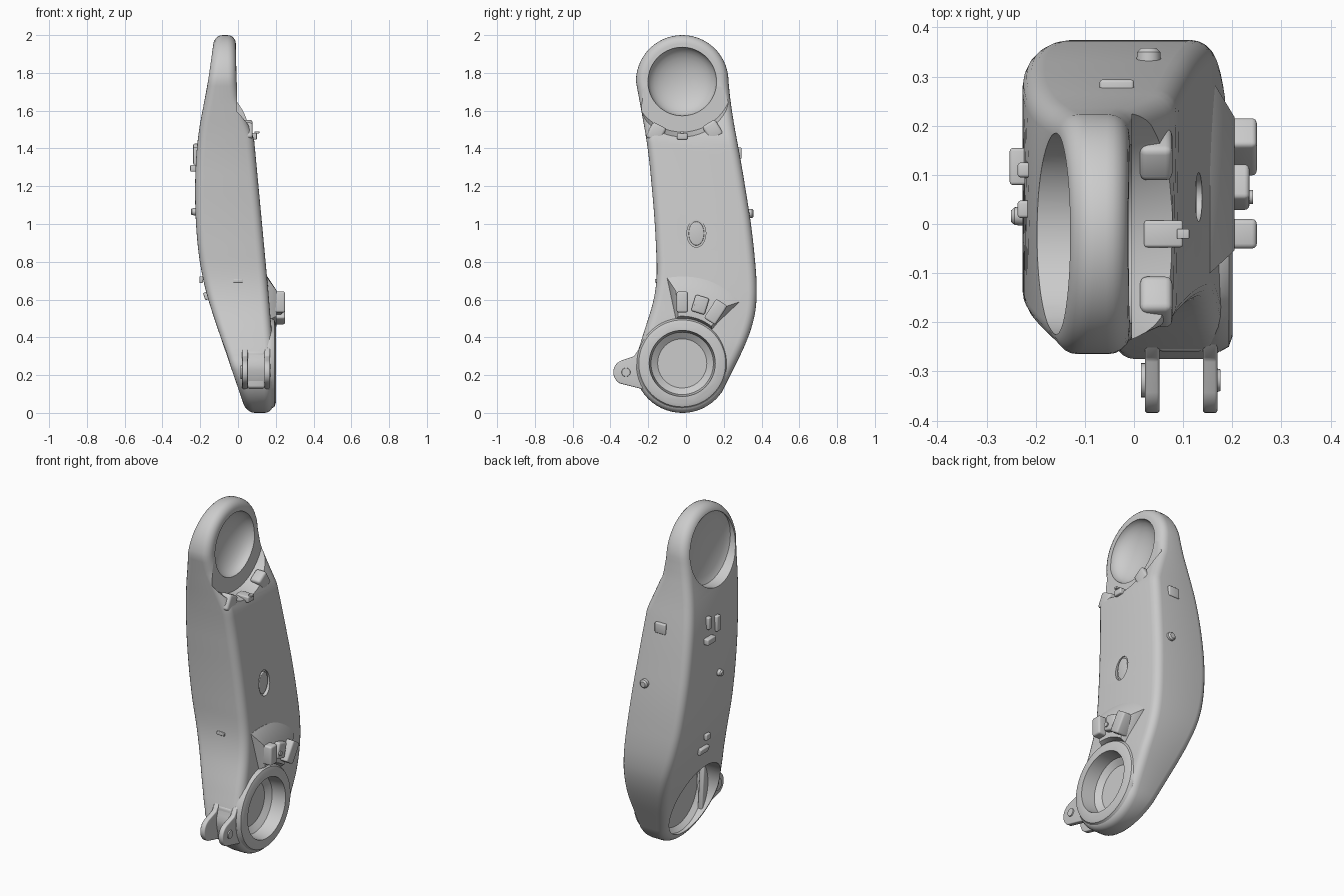
import bpy, bmesh, math
from math import sin, cos, pi, radians
from mathutils import Vector

if "Cube" in bpy.data.objects:
    bpy.data.objects.remove(bpy.data.objects["Cube"])


def lin(t, pts):
    for (a, u), (b, v) in zip(pts, pts[1:]):
        if t <= b:
            return u + (v - u) * (t - a) / (b - a)
    return pts[-1][1]


def smooth(t, pts):
    """Average of nearby linear samples: a softened polyline."""
    lo, hi = pts[0][0], pts[-1][0]
    w = min(0.12, t - lo, hi - t)
    return sum(lin(t + w * k / 4, pts) for k in range(-4, 5)) / 9


def finish(name, bm, bevel=0, angle=35):
    bmesh.ops.recalc_face_normals(bm, faces=bm.faces)
    if bevel:
        edges = [e for e in bm.edges if e.is_manifold and e.calc_face_angle() > 0.6]
        bmesh.ops.bevel(bm, geom=edges, offset=bevel, segments=3, profile=0.5, affect='EDGES')
    me = bpy.data.meshes.new(name)
    bm.to_mesh(me)
    bm.free()
    ob = bpy.data.objects.new(name, me)
    bpy.context.collection.objects.link(ob)
    shade(ob, angle)
    return ob


def shade(ob, angle=35):
    bpy.ops.object.select_all(action='DESELECT')
    ob.select_set(True)
    bpy.context.view_layer.objects.active = ob
    bpy.ops.object.shade_smooth_by_angle(angle=radians(angle))


def loft(name, rings, bevel=0):
    """Closed prism through equal-length rings of points."""
    bm = bmesh.new()
    rows = [[bm.verts.new(p) for p in r] for r in rings]
    n = len(rows[0])
    for a, b in zip(rows, rows[1:]):
        for i in range(n):
            bm.faces.new((a[i], a[(i + 1) % n], b[(i + 1) % n], b[i]))
    bm.faces.new(rows[0])
    bm.faces.new(rows[-1])
    return finish(name, bm, bevel)


def prism(name, pts, x0, x1, bevel=0):
    return loft(name, [[(x, y, z) for y, z in pts] for x in (x0, x1)], bevel)


def disc(name, y, z, sections, n=64):
    """Round part along x from (x, radius) sections."""
    return loft(name, [[(x, y + r * cos(2 * pi * i / n), z + r * sin(2 * pi * i / n))
                        for i in range(n)] for x, r in sections])


def box(name, loc, size, roll=0, bevel=0.01, pitch=0):
    bm = bmesh.new()
    bmesh.ops.create_cube(bm, size=1)
    bmesh.ops.scale(bm, vec=size, verts=bm.verts)
    ob = finish(name, bm, bevel)
    ob.location = loc
    ob.rotation_euler = (radians(roll), radians(pitch), 0)
    return ob


def boolean(ob, tools, op='DIFFERENCE'):
    for t in tools:
        t.hide_render = True
        m = ob.modifiers.new('cut', 'BOOLEAN')
        m.operation, m.object, m.solver = op, t, 'EXACT'
        bpy.context.view_layer.objects.active = ob
        bpy.ops.object.modifier_apply(modifier=m.name)
        bpy.data.objects.remove(t)
    shade(ob)


# Arm body: side outline, front and back depth profiles
CY, TOP, BOT = -0.02, 1.755, 0.255
left = [(.255, -.272), (.36, -.247), (.6, -.165), (.68, -.15), (1.02, -.165), (1.4, -.2), (1.755, -.265)]
right = [(.08, .175), (.42, .345), (.53, .372), (.65, .38), (.97, .35), (1.34, .29), (1.6, .24), (1.755, .225)]
front = [(0, .185), (.35, .185), (.65, .16), (1.45, .085), (1.66, .005), (1.76, -.008), (2, -.012)]
back = [(0, .045), (.57, -.15), (.7, -.188), (.92, -.22), (1.2, -.23), (1.47, -.215), (1.71, -.165), (2, -.125)]
N, K = 14, 60


def side(s, pts, end):
    out = [(CY + s * .245 * sin(pi / 2 * i / N), TOP + .245 * cos(pi / 2 * i / N)) for i in range(N)]
    zb = pts[0][0]
    out += [(smooth(TOP + (zb - TOP) * i / K, pts), TOP + (zb - TOP) * i / K) for i in range(K)]
    for i in range(N + 1):
        a = radians(end + (90 - end) * i / N)
        out.append((CY + s * .255 * cos(a), BOT - .255 * sin(a)))
    return out


L, R = side(-1, left, 0), side(1, right, 42)
M = len(L) - 1
loop = [Vector(p) for p in L + R[-2:0:-1]]
n = len(loop)
bm = bmesh.new()
rings = []
b = 0.045
prof = [(0, a) for a in range(0, 91, 18)] + [(1, a) for a in range(90, -1, -18)]
for is_back, a in prof:
    inset, depth = b * (1 - sin(radians(a))), b * (1 - cos(radians(a)))
    ring = []
    for i, p in enumerate(loop):
        t = (loop[(i + 2) % n] - loop[i - 2]).normalized()
        q = p + Vector((-t.y, t.x)) * inset
        x = smooth(q.y, back) + depth if is_back else lin(q.y, front) - depth
        ring.append(bm.verts.new((x, q.x, q.y)))
    rings.append(ring)
for r, s in zip(rings, rings[1:]):
    for i in range(n):
        bm.faces.new((r[i], r[(i + 1) % n], s[(i + 1) % n], s[i]))
for r in (rings[0], rings[-1]):
    bm.faces.new((r[0], r[1], r[n - 1]))
    for i in range(1, M - 1):
        bm.faces.new((r[i], r[i + 1], r[n - i - 1], r[n - i]))
    bm.faces.new((r[M - 1], r[M], r[M + 1]))
body = finish('arm_body', bm)

# Lower joint collar, merged into the body
collar = disc('collar', CY, .262, [(.1, .24), (.175, .24), (.193, .23), (.2, .21)])
boolean(body, [collar], 'UNION')

# Joint sockets, back openings, upper joint step and oval access recess
bowl = [(.05, .183)] + [(-.095 * sin(radians(a)), .183 * cos(radians(a))) for a in range(0, 86, 12)]
oval = [(.055 + .05 * cos(i * pi / 16), .95 + .073 * sin(i * pi / 16)) for i in range(32)]
boolean(body, [
    disc('step_cutter', CY, TOP, [(-.004, .268), (.03, .28), (.2, .33)]),
    disc('upper_bowl_cutter', CY, TOP, bowl),
    disc('lower_socket_cutter', CY, .262, [(.3, .175), (.2, .175), (.12, .165), (.095, .13)]),
    disc('upper_back_cutter', CY, TOP, [(-.4, .205), (-.13, .205), (-.11, .17)]),
    disc('lower_back_cutter', CY, .262, [(-.4, .215), (.05, .215), (.075, .19)]),
    prism('oval_cutter', oval, .119, .3)])
oval_in = [(.055 + (y - .055) * .82, .95 + (z - .95) * .87) for y, z in oval]
prism('access_cover', oval_in, .09, .127, .004)

# Clamp blocks under the upper joint
for i, a in enumerate((-27, 32)):
    r = .305
    box(f'upper_clamp_{i}', (.045, CY + r * sin(radians(a)), TOP - r * cos(radians(a))),
        (.066, .08, .09), a, .014)
box('upper_latch', (.06, CY, TOP - .29), (.08, .055, .035), 0, .006)
box('upper_latch_pin', (.1, CY, 1.485), (.025, .02, .012), 0, .002)


# Fan-shaped pad and clamp blocks above the lower joint
def arc(r0, r1, a0, a1, c=12):
    angs = [radians(a0 + (a1 - a0) * i / c) for i in range(c + 1)]
    return ([(CY + r0 * sin(a), .262 + r0 * cos(a)) for a in angs] +
            [(CY + r1 * sin(a), .262 + r1 * cos(a)) for a in reversed(angs)])


wide, tight = arc(.23, .46, -10, 44), arc(.25, .385, -5, 38)
loft('clamp_pad', [[(.12, *p) for p in wide], [(.155, *p) for p in wide], [(.205, *p) for p in tight]])
for i, (a, w, h, x) in enumerate([(0, .06, .11, .25), (17, .075, .09, .235), (33, .07, .12, .25)]):
    r = .325
    box(f'lower_clamp_{i}', (x - .04, CY + r * sin(radians(a)), .262 + r * cos(radians(a))),
        (.08, w, h), -a, .01)
disc('clamp_screw', .055, .565, [(.2, .014), (.242, .014)], 16)

# Clevis lug: two rounded plates with pivot bosses
lug = [(-.318 + .067 * cos(radians(a)), .215 + .067 * sin(radians(a))) for a in range(112, 255, 11)]
lug = [(-.2, .37), (-.245, .345), (-.275, .3)] + lug + [(-.24, .128), (-.18, .11)]
for i, (x0, x1) in enumerate([(.022, .052), (.14, .17)]):
    prism(f'clevis_plate_{i}', lug, x0, x1, .006)
disc('pivot_boss_outer', -.318, .215, [(.165, .025), (.176, .022)], 24)
disc('pivot_boss_inner', -.318, .215, [(.014, .035), (.03, .035)], 24)
box('clevis_web', (.095, -.235, .23), (.1, .05, .2), 0, .015)

# Small fixings on the back face
box('back_clip_a', (-.235, .117, 1.295), (.036, .075, .035), 0, .006)
box('back_clip_b', (-.222, .03, 1.36), (.03, .035, .09), 0, .006)
box('back_clip_c', (-.222, .11, 1.39), (.03, .03, .07), 0, .006)
disc('back_stud', .016, 1.065, [(-.2, .022), (-.243, .018), (-.25, .012)], 20)
box('back_clip_d', (-.165, .08, .62), (.03, .08, .04), 0, .006, -20)
box('back_clip_e', (-.195, .08, .705), (.02, .04, .035), 0, .005)

# Small fixings on the rear side
box('side_bracket', (-.035, .278, 1.375), (.07, .032, .06), 0, .006)
stud = disc('side_stud', 0, 0, [(-.03, .026), (.02, .024), (.028, .016)], 20)
stud.rotation_euler = (0, 0, pi / 2)
stud.location = (.03, .33, 1.055)
box('side_tab', (.0, -.155, .7), (.05, .02, .02), 0, .004)
